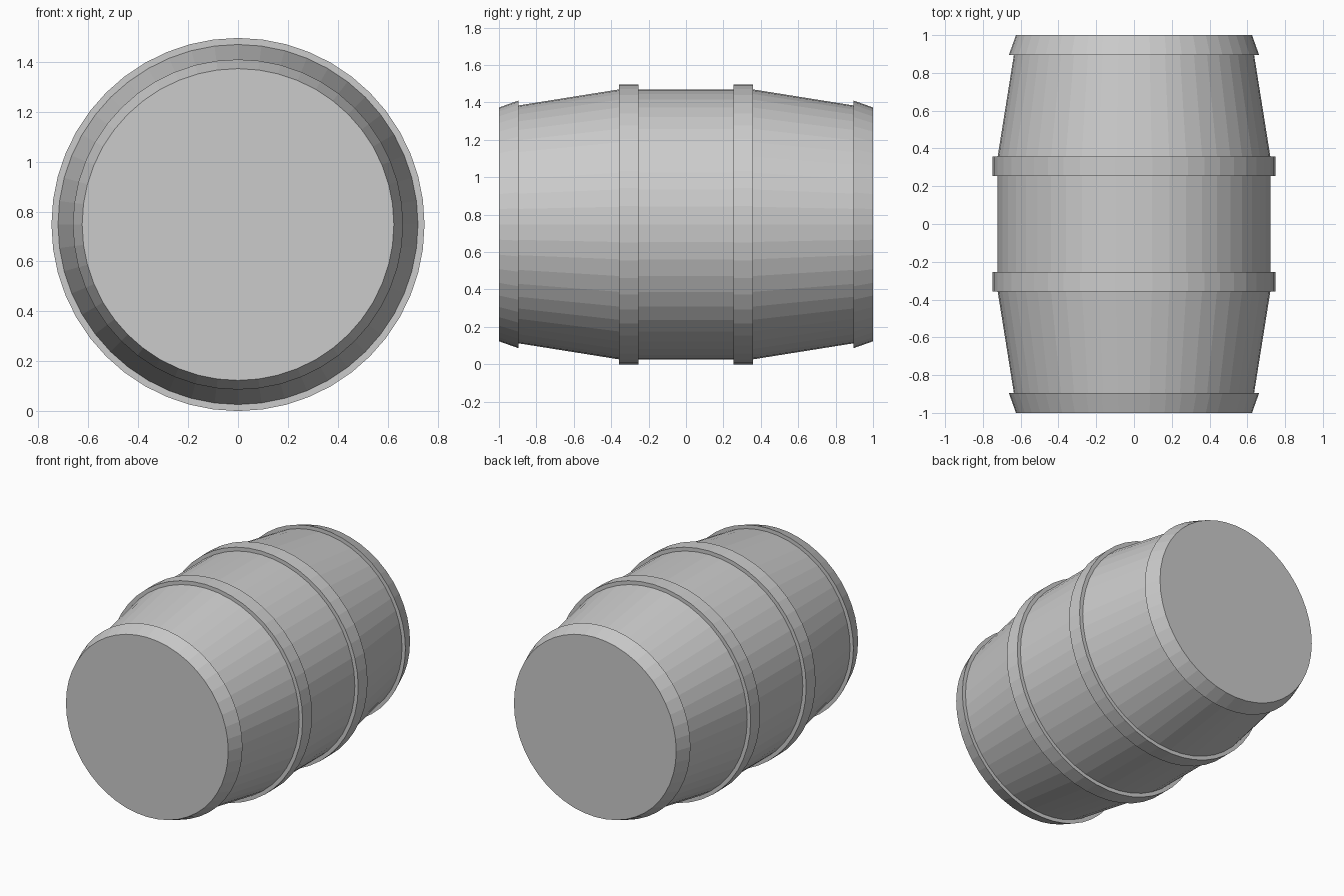
import bpy
import bmesh
from math import cos, sin, tau

SIDES = 48
CENTRE_Z = 0.748

cube = bpy.data.objects.get("Cube")
if cube:
    bpy.data.objects.remove(cube, do_unlink=True)

grey = bpy.data.materials.new("plain grey")
grey.use_nodes = True
colour = (0.6, 0.6, 0.6, 1.0)
grey.diffuse_color = colour
grey.node_tree.nodes["Principled BSDF"].inputs["Base Color"].default_value = colour


def lathe(name, profile, closed=False, caps=False):
    """Turn (y, radius) points around the barrel's lengthwise axis."""
    bm = bmesh.new()
    rings = []
    for y, r in profile:
        rings.append([bm.verts.new((r * sin(tau * i / SIDES), y,
                                    CENTRE_Z + r * cos(tau * i / SIDES)))
                      for i in range(SIDES)])
    pairs = list(zip(rings, rings[1:]))
    if closed:
        pairs.append((rings[-1], rings[0]))
    for a, b in pairs:
        for i in range(SIDES):
            j = (i + 1) % SIDES
            bm.faces.new((a[i], a[j], b[j], b[i]))
    if caps:
        bm.faces.new(rings[0])
        bm.faces.new(rings[-1])
    bmesh.ops.recalc_face_normals(bm, faces=bm.faces)
    mesh = bpy.data.meshes.new(name)
    bm.to_mesh(mesh)
    bm.free()
    mesh.materials.append(grey)
    obj = bpy.data.objects.new(name, mesh)
    bpy.context.collection.objects.link(obj)
    return obj


# Barrel body: straight middle, tapering towards both ends
lathe("barrel_body", [(-0.92, 0.632), (-0.356, 0.722),
                      (0.356, 0.722), (0.92, 0.632)], caps=True)

for side, label in ((-1, "front"), (1, "back")):
    # Raised flat hoop around the belly
    lathe(label + "_hoop", [(side * 0.254, 0.71), (side * 0.254, 0.748),
                            (side * 0.357, 0.748), (side * 0.357, 0.71)],
          closed=True)
    # Flared end rim closed by a flat lid
    lathe(label + "_end_rim", [(side * 0.896, 0.62), (side * 0.896, 0.662),
                               (side * 1.0, 0.625)], caps=True)
